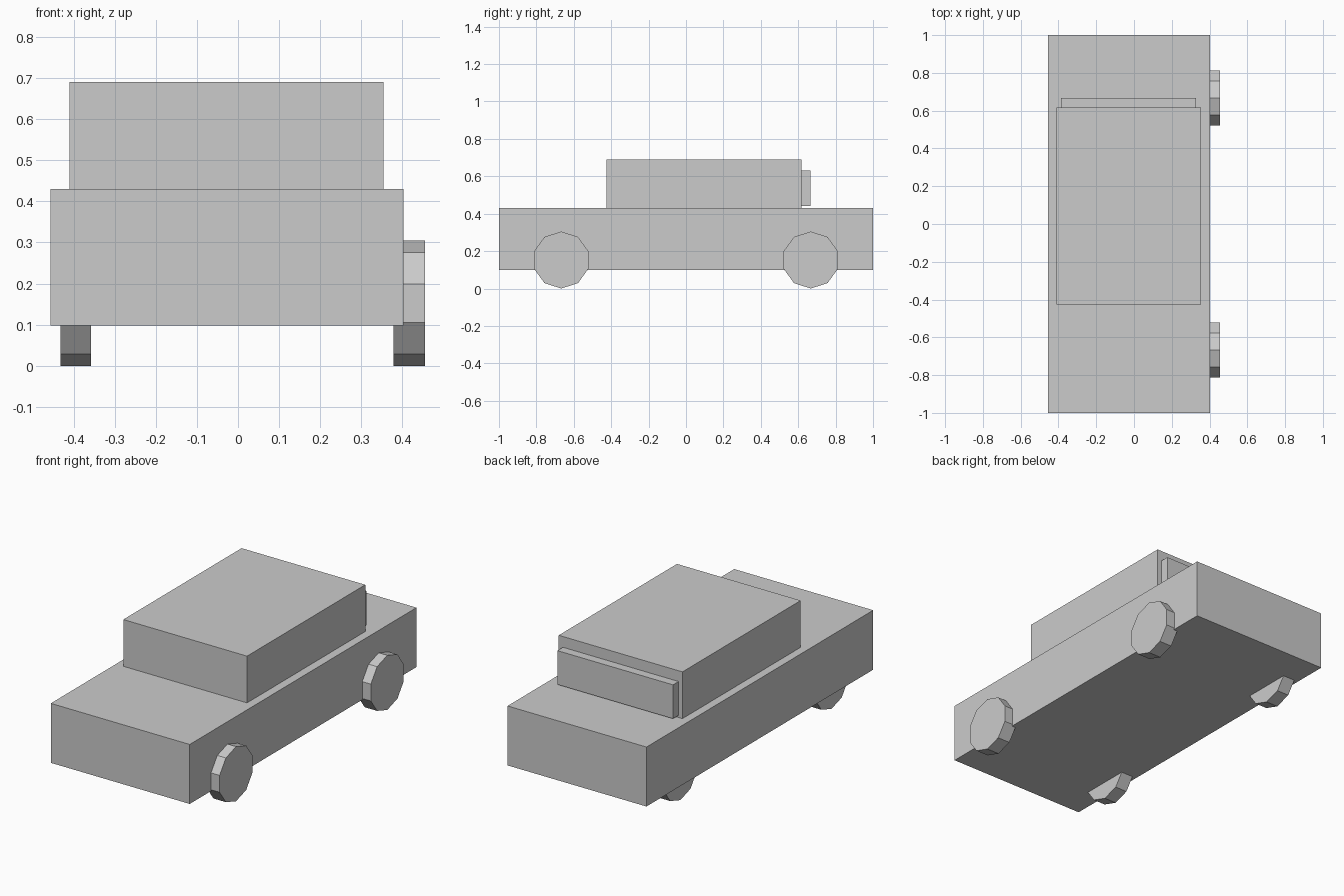
import bpy
from math import pi

if "Cube" in bpy.data.objects:
    bpy.data.objects.remove(bpy.data.objects["Cube"])


def box(name, x, y, z):
    """Axis-aligned box from (min, max) ranges."""
    spans = (x, y, z)
    bpy.ops.mesh.primitive_cube_add(size=1, location=[(a + b) / 2 for a, b in spans])
    ob = bpy.context.object
    ob.name = name
    ob.scale = [b - a for a, b in spans]
    bpy.ops.object.transform_apply(location=False, rotation=False, scale=True)
    return ob


def wheel(name, x, y):
    """Ten-sided wheel with its axle along x and a corner pointing up."""
    radius = 0.1525
    bpy.ops.mesh.primitive_cylinder_add(
        vertices=10, radius=radius, depth=x[1] - x[0],
        location=((x[0] + x[1]) / 2, y, radius), rotation=(pi / 2, 0, pi / 2))
    bpy.context.object.name = name


# Body, cabin and the raised rear window panel
box("body", (-0.456, 0.402), (-1, 1), (0.098, 0.43))
box("cabin", (-0.41, 0.354), (-0.426, 0.617), (0.43, 0.691))
box("rear_window", (-0.386, 0.328), (0.617, 0.666), (0.442, 0.631))

# Wheels: the left pair sits inside the body, the right pair sticks out
for side, x in (("left", (-0.432, -0.358)), ("right", (0.378, 0.455))):
    for end, y in (("front", -0.667), ("back", 0.667)):
        wheel(f"{end}_{side}_wheel", x, y)
